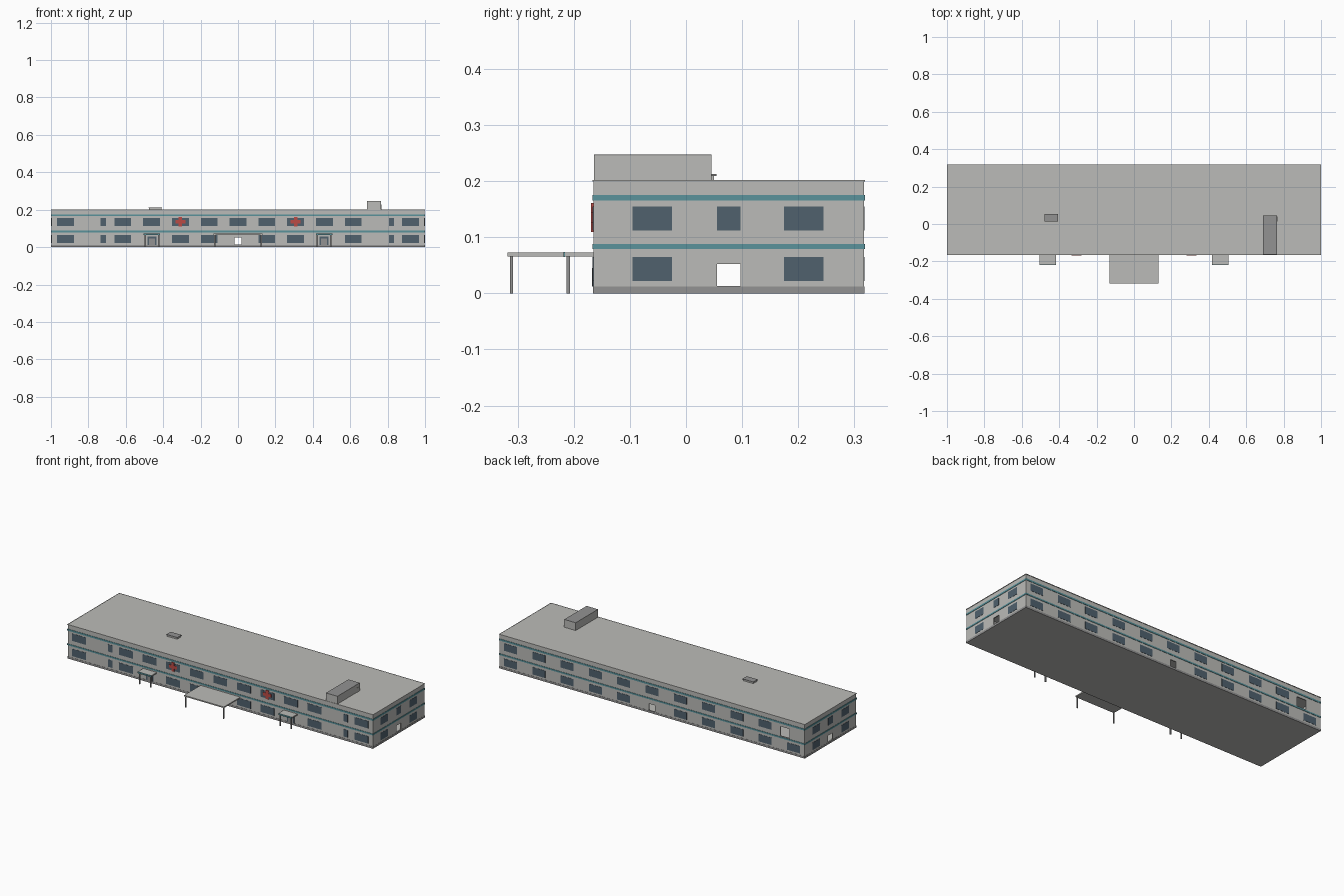
import bpy, bmesh
from mathutils import Vector

cube = bpy.data.objects.get("Cube")
if cube:
    bpy.data.objects.remove(cube, do_unlink=True)


def material(name, r, g, b):
    m = bpy.data.materials.new(name)
    m.use_nodes = True
    m.diffuse_color = (r, g, b, 1)
    m.node_tree.nodes["Principled BSDF"].inputs["Base Color"].default_value = (r, g, b, 1)
    return m


WALL = material("wall grey", 0.50, 0.50, 0.48)
DARK = material("trim grey", 0.29, 0.29, 0.29)
TEAL = material("teal band", 0.10, 0.29, 0.33)
GLASS = material("window slate", 0.08, 0.12, 0.155)
RED = material("cross red", 0.50, 0.07, 0.06)


def boxes(name, spans, mat):
    """One object from a list of (x0, x1, y0, y1, z0, z1) boxes."""
    bm = bmesh.new()
    for x0, x1, y0, y1, z0, z1 in spans:
        verts = bmesh.ops.create_cube(bm, size=1)["verts"]
        for v in verts:
            v.co = Vector((x1 if v.co.x > 0 else x0,
                           y1 if v.co.y > 0 else y0,
                           z1 if v.co.z > 0 else z0))
    mesh = bpy.data.meshes.new(name)
    bm.to_mesh(mesh)
    bm.free()
    mesh.materials.append(mat)
    ob = bpy.data.objects.new(name, mesh)
    bpy.context.collection.objects.link(ob)
    return ob


def cut(target, cutter):
    mod = target.modifiers.new("cut " + cutter.name, "BOOLEAN")
    mod.operation = "DIFFERENCE"
    mod.solver = "EXACT"
    mod.object = cutter
    cutter.hide_render = True
    cutter.hide_viewport = True
    cutter.display_type = "WIRE"


F, B, E = -0.165, 0.317, 0.998      # front, back and end planes
T = 0.006                           # wall thickness
P = 0.0012                          # plate thickness

# Hollow main block with open doorways
body = boxes("main_block", [(-E, E, F, B, 0, 0.201)], WALL)
cut(body, boxes("interior_cutter", [(-E + T, E - T, F + T, B - T, 0.006, 0.195)], WALL))
doors = [(-0.02, 0.02, -0.2, -0.1, 0.013, 0.052),
         (-0.02, 0.02, 0.28, 0.34, 0.013, 0.052),
         (-0.90, -0.84, 0.28, 0.34, 0.092, 0.148)]
doors += [(s - 0.03, s + 0.03, 0.055, 0.097, 0.013, 0.052) for s in (-1, 1)]
cut(body, boxes("doorway_cutter", doors, WALL))


def ring(z0, z1, out, gaps=False):
    """Four strips running around the building."""
    x, y0, y1 = E + out, F - out, B + out
    strips = [(-x, x, y0, F, z0, z1), (-x, x, B, y1, z0, z1),
              (-x, -E, F, B, z0, z1), (E, x, F, B, z0, z1)]
    return strips


boxes("plinth", ring(0, 0.012, 0.001), DARK)
boxes("teal_bands", ring(0.079, 0.088, 0.002) + ring(0.165, 0.175, 0.002), TEAL)
boxes("roof_edge", ring(0.199, 0.202, 0.002), WALL)

# Windows
floors = [(0.022, 0.065), (0.112, 0.155)]
wide = [i * 0.154 for i in range(-4, 5)] + [-0.923, 0.923]
panes = []
for level, (z0, z1) in enumerate(floors):
    for x in wide:
        if level == 0 and (abs(x) < 0.01 or abs(abs(x) - 0.462) < 0.01):
            continue
        panes.append((x - 0.045, x + 0.045, F - P, F, z0, z1))
    for x in (-0.72, 0.82):
        panes.append((x - 0.014, x + 0.014, F - P, F, z0, z1))
    for i in range(-5, 6):
        x = i * 0.185
        if (level == 0 and i == 0) or (level == 1 and i == -5):
            continue
        panes.append((x - 0.042, x + 0.042, B, B + P, z0, z1))
    for s in (-1, 1):
        xs = sorted((s * E, s * (E + P)))
        for y0, y1 in ((-0.095, -0.025), (0.055, 0.097), (0.175, 0.245)):
            if level == 1 or y0 != 0.055:
                panes.append((xs[0], xs[1], y0, y1, z0, z1))
boxes("windows", panes, GLASS)

# Side entrances: dark surround with a paler door leaf
boxes("side_door_frames", [(x - 0.024, x + 0.024, F - P, F, 0.012, 0.056)
                           for x in (-0.46, 0.46)], GLASS)
boxes("side_doors", [(x - 0.016, x + 0.016, F - 2 * P, F - P, 0.012, 0.045)
                     for x in (-0.46, 0.46)], DARK)

# Canopies on posts
boxes("main_canopy", [(-0.13, 0.13, -0.318, F, 0.066, 0.073)], WALL)
boxes("side_canopies", [(x - 0.044, x + 0.044, -0.216, F, 0.066, 0.073)
                        for x in (-0.46, 0.46)], WALL)
boxes("canopy_trims", [(x - 0.044, x + 0.044, -0.218, -0.216, 0.065, 0.074)
                       for x in (-0.46, 0.46)], TEAL)
posts = [(s * 0.124, -0.311) for s in (-1, 1)]
posts += [(s * 0.46 + d, -0.21) for s in (-1, 1) for d in (-0.036, 0.036)]
boxes("canopy_posts", [(x - 0.003, x + 0.003, y - 0.003, y + 0.003, 0, 0.066)
                       for x, y in posts], DARK)

# Red crosses on the facade
crosses = []
for x in (-0.308, 0.308):
    crosses += [(x - 0.026, x + 0.026, F - 0.004, F, 0.126, 0.144),
                (x - 0.009, x + 0.009, F - 0.0041, F, 0.109, 0.161)]
boxes("red_crosses", crosses, RED)

# Rooftop stair house and hatch
boxes("stair_house", [(0.69, 0.765, -0.164, 0.045, 0.2, 0.246)], WALL)
boxes("stair_house_roof", [(0.69, 0.765, -0.164, 0.045, 0.246, 0.247)], DARK)
boxes("stair_house_door", [(0.765, 0.766, 0.013, 0.039, 0.201, 0.227)], WALL)
boxes("roof_hatch", [(-0.475, -0.41, 0.017, 0.05, 0.2, 0.209)], WALL)
boxes("roof_hatch_lid", [(-0.478, -0.407, 0.014, 0.054, 0.209, 0.213)], DARK)
